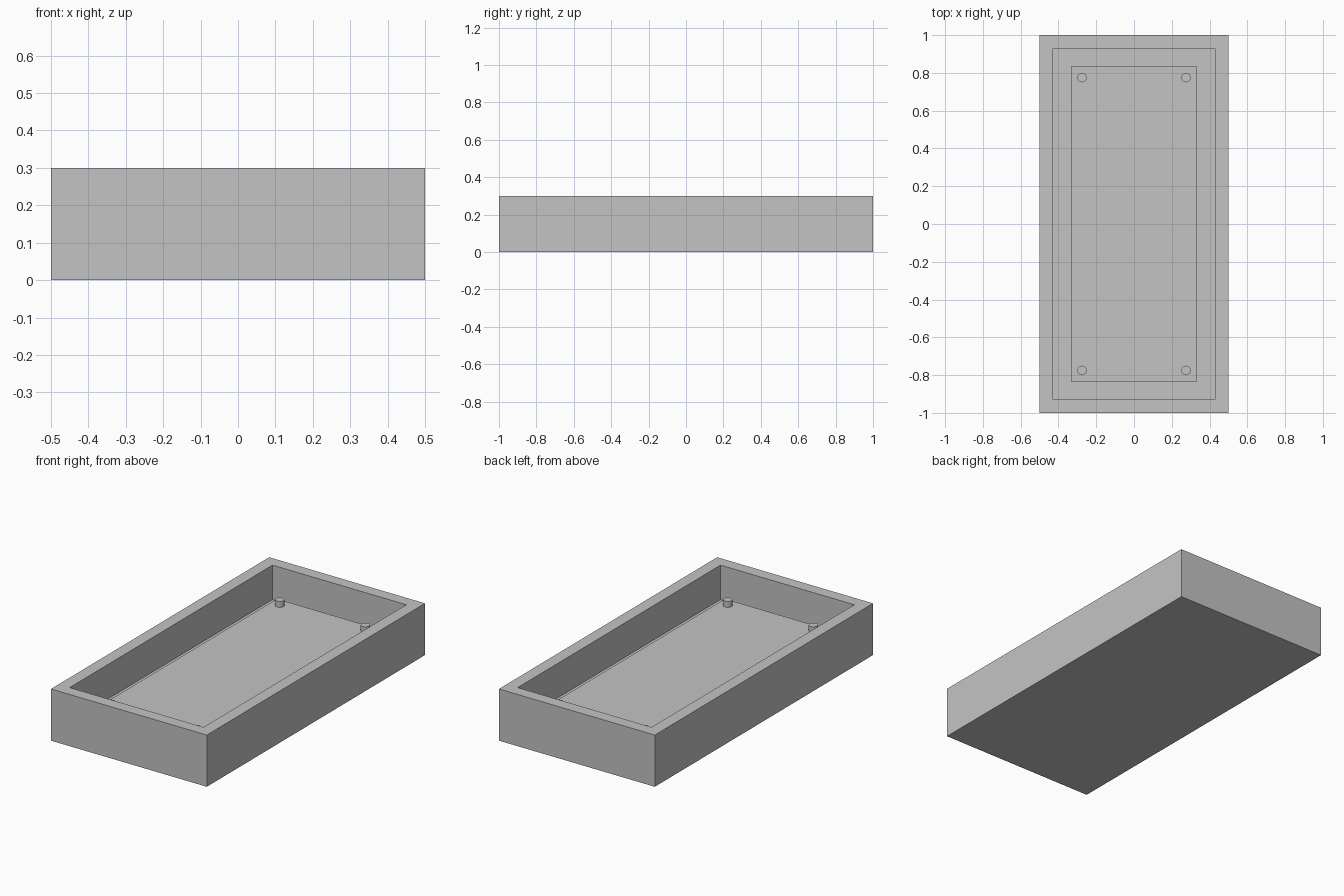
import bpy
import bmesh
from mathutils import Matrix

cube = bpy.data.objects.get("Cube")
if cube:
    bpy.data.objects.remove(cube, do_unlink=True)

grey = bpy.data.materials.new("plain_grey")
grey.use_nodes = True
colour = (0.55, 0.55, 0.55, 1)
grey.diffuse_color = colour
grey.node_tree.nodes["Principled BSDF"].inputs["Base Color"].default_value = colour


def finish(name, bm):
    mesh = bpy.data.meshes.new(name)
    bm.to_mesh(mesh)
    bm.free()
    mesh.materials.append(grey)
    obj = bpy.data.objects.new(name, mesh)
    bpy.context.collection.objects.link(obj)
    return obj


def block(width, depth, height, base):
    bm = bmesh.new()
    place = Matrix.Translation((0, 0, base + height / 2))
    bmesh.ops.create_cube(bm, size=1, matrix=place @ Matrix.Diagonal((width, depth, height, 1)))
    return bm


WALL = 0.1
FLOOR = 0.1
BED = 0.0667

# Open tray: inset the top face, then sink it to the floor level
bm = block(1, 2, 0.3, 0)
top = max(bm.faces, key=lambda f: f.calc_center_median().z)
bmesh.ops.inset_region(bm, faces=[top], thickness=WALL)
well = bmesh.ops.extrude_discrete_faces(bm, faces=[top])["faces"][0]
for v in well.verts:
    v.co.z = FLOOR
finish("tray", bm)

# Raised bed inside the tray, with a channel all round
finish("raised_bed", block(0.666, 1.666, BED, FLOOR))

# Short round posts near the corners of the bed
HEIGHT = 0.034
for x_name, x in (("left", 0.275), ("right", -0.275)):
    for y_name, y in (("front", -0.775), ("back", 0.775)):
        bm = bmesh.new()
        bmesh.ops.create_cone(
            bm, cap_ends=True, segments=16, radius1=0.025, radius2=0.025, depth=HEIGHT,
            matrix=Matrix.Translation((x, y, FLOOR + BED + HEIGHT / 2)))
        finish(f"{y_name}_{x_name}_post", bm)
